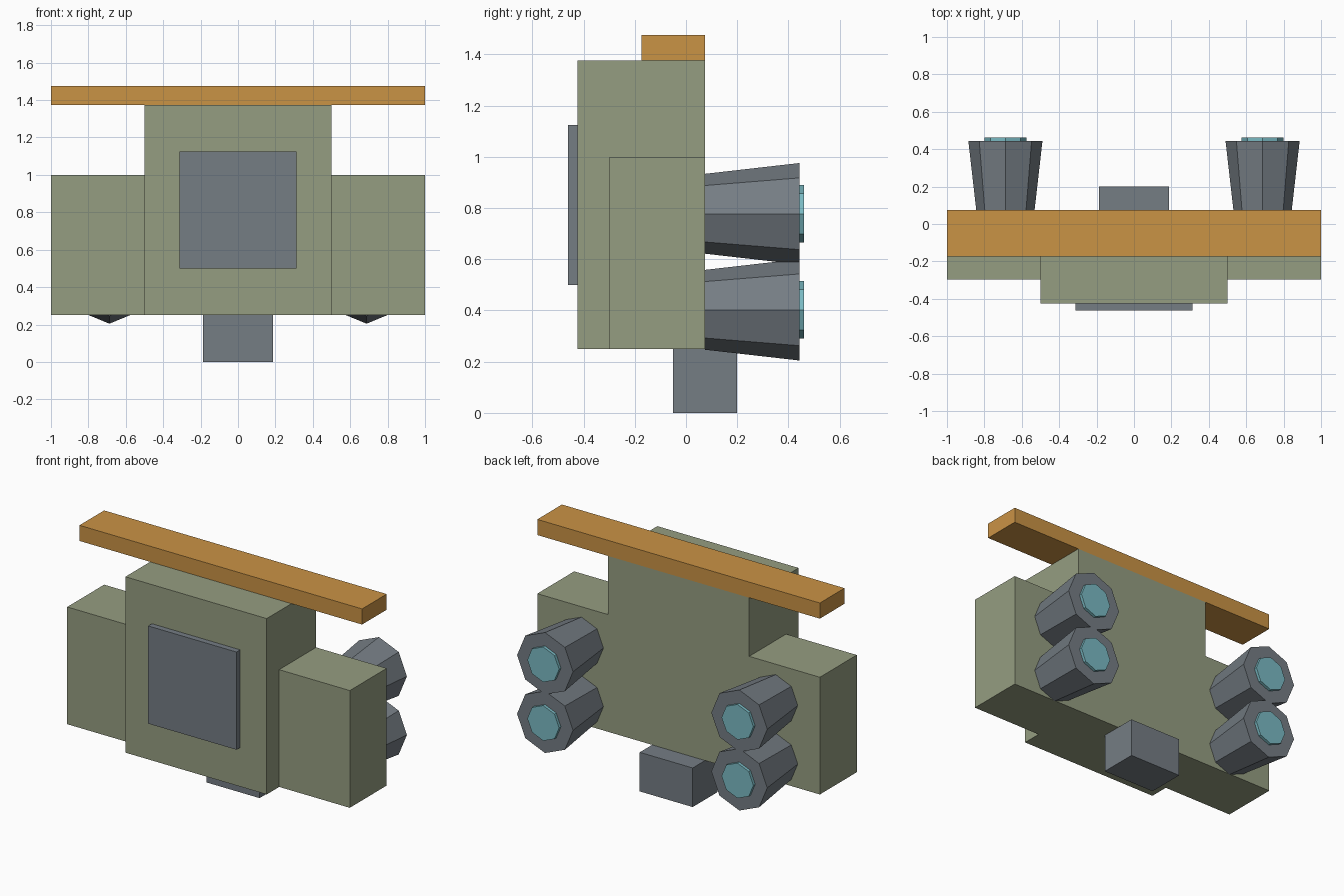
import bpy, bmesh, math
from mathutils import Matrix

if "Cube" in bpy.data.objects:
    bpy.data.objects.remove(bpy.data.objects["Cube"])


def material(name, rgb):
    """Flat colour from 0-255 sRGB values, stored as linear."""
    m = bpy.data.materials.new(name)
    lin = [((c / 255 + 0.055) / 1.055) ** 2.4 for c in rgb]
    m.diffuse_color = (*lin, 1)
    m.use_nodes = True
    m.node_tree.nodes["Principled BSDF"].inputs["Base Color"].default_value = m.diffuse_color
    return m


GREEN = material("olive_green", (149, 157, 129))
GREY = material("slate_grey", (117, 125, 132))
ORANGE = material("orange", (202, 147, 69))
TEAL = material("pale_teal", (122, 186, 195))


def finish(name, bm, mat):
    bmesh.ops.recalc_face_normals(bm, faces=bm.faces)
    mesh = bpy.data.meshes.new(name)
    bm.to_mesh(mesh)
    bm.free()
    mesh.materials.append(mat)
    obj = bpy.data.objects.new(name, mesh)
    bpy.context.collection.objects.link(obj)
    return obj


def box(name, x, y, z, mat):
    """Box from (min, max) ranges on each axis."""
    bm = bmesh.new()
    size = [r[1] - r[0] for r in (x, y, z)]
    mid = [(r[0] + r[1]) / 2 for r in (x, y, z)]
    bmesh.ops.create_cube(bm, size=1, matrix=Matrix.Translation(mid) @ Matrix.Diagonal((*size, 1)))
    return finish(name, bm, mat)


def octagon(name, x, z, y0, y1, r0, r1, mat):
    """Eight-sided frustum running along y, with a corner pointing up."""
    bm = bmesh.new()
    m = Matrix.Translation((x, (y0 + y1) / 2, z)) @ Matrix.Rotation(-math.pi / 2, 4, 'X')
    bmesh.ops.create_cone(bm, cap_ends=True, segments=8, radius1=r0, radius2=r1,
                          depth=y1 - y0, matrix=m)
    return finish(name, bm, mat)


BACK = 0.075

# Body, front panel, foot and top bar
box("main_body", (-0.5, 0.5), (-0.424, BACK), (0.25, 1.375), GREEN)
box("front_panel", (-0.3125, 0.3125), (-0.4615, -0.424), (0.5, 1.125), GREY)
box("foot", (-0.1875, 0.1875), (-0.05, 0.2), (0, 0.25), GREY)
box("top_bar", (-1, 1), (-0.174, BACK), (1.375, 1.475), ORANGE)

# Side tanks and the two stacked nozzles on each side
for side, s in (("left", -1), ("right", 1)):
    box(f"{side}_tank", sorted((s * 0.5, s)), (-0.298, BACK), (0.25, 1.0), GREEN)
    for row, z in (("lower", 0.4025), ("upper", 0.7775)):
        x = s * 0.6875
        octagon(f"{side}_{row}_nozzle", x, z, BACK, 0.443, 0.156, 0.198, GREY)
        octagon(f"{side}_{row}_nozzle_glow", x, z, 0.443, 0.4615, 0.1125, 0.1125, TEAL)
